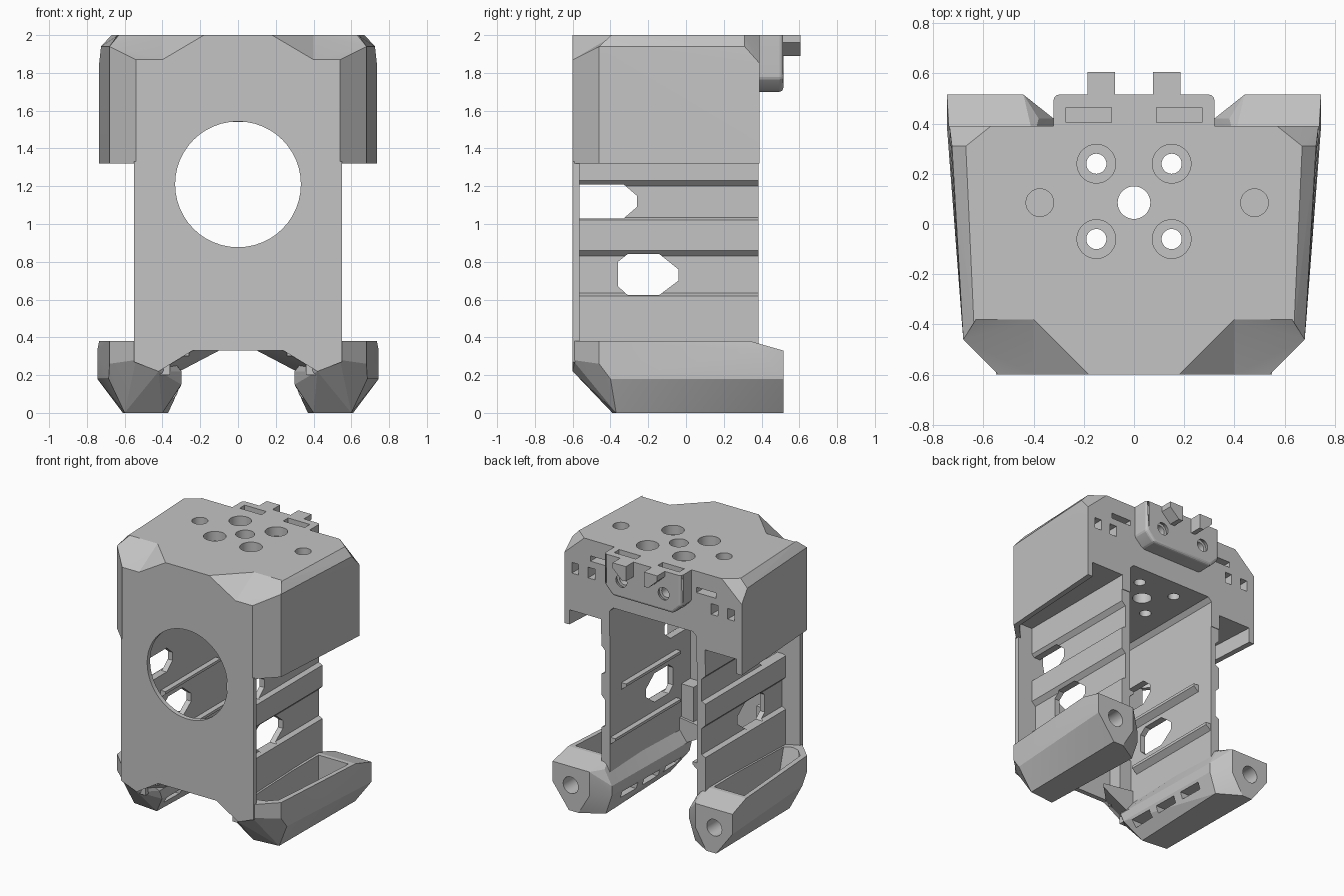
import bpy, bmesh, math
from mathutils import Vector, Matrix

if "Cube" in bpy.data.objects:
    bpy.data.objects.remove(bpy.data.objects["Cube"])

grey = bpy.data.materials.new("matte grey")
grey.use_nodes = True
colour = (0.55, 0.55, 0.55, 1)
grey.diffuse_color = colour
grey.node_tree.nodes["Principled BSDF"].inputs["Base Color"].default_value = colour


def finish(name, bm):
    bmesh.ops.recalc_face_normals(bm, faces=bm.faces)
    mesh = bpy.data.meshes.new(name)
    bm.to_mesh(mesh)
    bm.free()
    mesh.materials.append(grey)
    ob = bpy.data.objects.new(name, mesh)
    bpy.context.collection.objects.link(ob)
    return ob


def hull(name, points):
    bm = bmesh.new()
    for p in points:
        bm.verts.new(p)
    res = bmesh.ops.convex_hull(bm, input=bm.verts)
    loose = {v for v in res["geom_interior"] if isinstance(v, bmesh.types.BMVert)}
    bmesh.ops.delete(bm, geom=list(loose), context='VERTS')
    bmesh.ops.dissolve_limit(bm, angle_limit=0.01, verts=bm.verts, edges=bm.edges)
    return finish(name, bm)


def prism(name, outline, axis, start, end):
    """Extrude a 2D outline: axis x takes (y, z), axis y takes (x, z)."""
    place = (lambda a, b, t: (t, a, b)) if axis == 'x' else (lambda a, b, t: (a, t, b))
    bm = bmesh.new()
    face = bm.faces.new([bm.verts.new(place(a, b, start)) for a, b in outline])
    ext = bmesh.ops.extrude_face_region(bm, geom=[face])
    move = Vector(place(0, 0, end - start))
    bmesh.ops.translate(bm, vec=move, verts=[v for v in ext["geom"] if isinstance(v, bmesh.types.BMVert)])
    return finish(name, bm)


def box(name, x, y, z):
    return hull(name, [(a, b, c) for a in x for b in y for c in z])


def rod(centre, radius, depth, axis='z', tip=None):
    bm = bmesh.new()
    turn = Matrix.Rotation(math.pi / 2, 4, 'X') if axis == 'y' else Matrix()
    bmesh.ops.create_cone(bm, cap_ends=True, segments=48, radius1=radius,
                          radius2=radius if tip is None else tip, depth=depth,
                          matrix=Matrix.Translation(centre) @ turn)
    return finish("cutter", bm)


def cut(ob, cutters):
    bpy.context.view_layer.objects.active = ob
    for c in cutters:
        mod = ob.modifiers.new("cut", 'BOOLEAN')
        mod.operation = 'DIFFERENCE'
        mod.solver = 'EXACT'
        mod.object = c
        bpy.ops.object.modifier_apply(modifier=mod.name)
        bpy.data.objects.remove(c)


def flip(points, s):
    return [(p[0] * s, *p[1:]) for p in points]


sides = (("left", 1), ("right", -1))

# Upper housing with tapered sides and chamfered back corners
half = [(.54, -.6, 1.32), (.68, -.46, 1.32), (.735, .39, 1.32),
        (.54, -.6, 2), (.635, -.46, 2), (.68, -.46, 1.94),
        (.67, .31, 2), (.725, .31, 1.94), (.735, .39, 1.85), (.57, .39, 2)]
housing = hull("upper_housing", half + flip(half, -1))
cuts = [prism("cutter", [(-.36, 1), (.36, 1), (.36, 1.51), (.33, 1.54), (-.33, 1.54), (-.36, 1.51)],
              'y', -.565, .6)]
facet = [(.18, -.6, 2), (.4, -.38, 2), (.63, -.38, 2), (.68, -.46, 1.94), (.54, -.6, 1.87), (.4, -.6, 1.87)]
facet += [(x + .1, y - .2, z + .2) for x, y, z in facet]
pocket = [(x, y, z) for z in (1.2, 1.43) for x, y in
          ((.43, -.565), (.53, -.565), (.645, -.44), (.70, .5), (.43, .5))]
for name, s in sides:
    cuts += [hull("cutter", flip(facet, s)), hull("cutter", flip(pocket, s))]
    # Square sockets and slot in the back face
    for x in (.51, .645):
        cuts.append(box("cutter", (s * (x - .028), s * (x + .028)), (.28, .5), (1.71, 1.79)))
    cuts.append(box("cutter", (s * .36, s * .52), (.3, .5), (1.84, 1.88)))
    # Counterbored mounting holes
    for y in (.24, -.06):
        cuts += [rod((s * .15, y, 1.8), .04, .7), rod((s * .15, y, 2), .077, .14)]
cuts += [rod((0, .085, 1.8), .065, .7), rod((-.375, .085, 2), .055, .16), rod((.48, .085, 2), .055, .16),
         rod((0, -.6, 1.21), .333, .3, 'y')]
cut(housing, cuts)

# Front plate with round opening and arched lower edge
edge = [(.24, .33), (.42, .22), (.55, .27), (.55, 1.33)]
plate = prism("front_plate", edge + flip(edge, -1)[::-1], 'y', -.6, -.565)
cut(plate, [rod((0, -.6, 1.21), .333, .3, 'y')])

# Back bracket with rounded lower edges, screw holes and slots
bracket = prism("back_bracket", [(-.32, 2.06), (-.32, 1.77), (-.25, 1.7), (.25, 1.7), (.32, 1.77), (.32, 2.06)],
                'y', .36, .515)
bevel = bracket.modifiers.new("soft edge", 'BEVEL')
bevel.width = .02
bevel.segments = 3
bevel.limit_method = 'ANGLE'
bpy.context.view_layer.objects.active = bracket
bpy.ops.object.modifier_apply(modifier=bevel.name)
cuts = [box("cutter", (-.5, .5), (.2, .7), (2, 2.2))]
for s in (1, -1):
    cuts += [box("cutter", (s * .09, s * .27), (.405, .465), (1.93, 2.1)),
             rod((s * .175, .5, 1.83), .04, .2, 'y'),
             rod((s * .175, .51, 1.83), .035, .06, 'y', .06)]
cut(bracket, cuts)
tab = [(.075, 2), (.185, 2), (.185, 1.96), (.11, 1.89), (.075, 1.89)]
for name, s in sides:
    prism(name + "_bracket_tab", flip(tab, s), 'y', .47, .605)

for name, s in sides:
    # Grooved side wall with two faceted windows
    skin = [(.43, .2), (.43, .62), (.4, .635), (.4, .83), (.43, .86), (.43, 1.02),
            (.4, 1.035), (.4, 1.2), (.43, 1.23), (.43, 1.5)]
    inner = [(.36, 1.5), (.36, .2)]
    wall = prism(name + "_side_wall", flip(skin + inner, s), 'y', -.58, .385)
    low = [(-.36, .67), (-.31, .625), (-.14, .625), (-.04, .7), (-.04, .76), (-.14, .84), (-.31, .84), (-.36, .8)]
    high = [(-.565, 1.03), (-.33, 1.03), (-.26, 1.09), (-.26, 1.15), (-.33, 1.21), (-.565, 1.21)]
    cut(wall, [prism("cutter", w, 'x', s * .2, s * .6) for w in (low, high)])
    # Inner ledges
    for top, back in ((.92, .25), (.56, .38)):
        prism(name + "_inner_ledge", flip([(.37, top), (.32, top), (.32, top - .02), (.37, top - .06)], s),
              'y', -.4, back)

    # Faceted foot with open trough and narrowed back end
    foot = hull(name + "_foot", flip([
        (.42, -.6, .22), (.54, -.6, .28), (.54, -.6, .38), (.4, -.6, .35),
        (.68, -.46, .26), (.68, -.46, .38), (.4, -.39, 0), (.6, -.37, 0),
        (.3, -.5, .22), (.3, -.47, .15), (.685, -.4, .18), (.4, .34, .38), (.735, .34, .38),
        (.745, .385, .33), (.745, .515, .33), (.745, .515, .18), (.61, .515, 0),
        (.37, .42, 0), (.32, .42, .15), (.32, .42, .22), (.38, .42, .33),
        (.53, .515, 0), (.44, .515, .15), (.44, .515, .33)], s))
    trough = [(.45, -.55, .5), (.54, -.55, .5), (.645, -.44, .5), (.70, .31, .5),
              (.45, .31, .5), (.45, -.46, .17), (.64, -.42, .2), (.70, .31, .2), (.45, .31, .17),
              (.47, -.36, .07), (.57, -.36, .07), (.59, .31, .07), (.47, .31, .07)]
    cuts = [hull("cutter", flip(trough, s)), rod((s * .595, .5, .19), .062, .3, 'y')]
    for y in (-.3, -.05, .2):
        cuts.append(box("cutter", (s * .25, s * .52), (y - .09, y + .09), (.08, .13)))
    cut(foot, cuts)

    # Sloped web and post in the front lower corner
    hull(name + "_corner_web", flip([
        (.24, -.58, .33), (.42, -.58, .225), (.24, -.58, .37), (.42, -.58, .4),
        (.1, -.44, .33), (.3, -.44, .225), (.1, -.44, .36), (.4, -.44, .4), (.4, -.44, .225)], s))
    box(name + "_corner_post", (s * .26, s * .4), (-.58, -.46), (.3, .64))

for ob in bpy.context.scene.objects:
    ob.select_set(ob.type == 'MESH')
bpy.ops.object.shade_smooth_by_angle(angle=math.radians(12))
